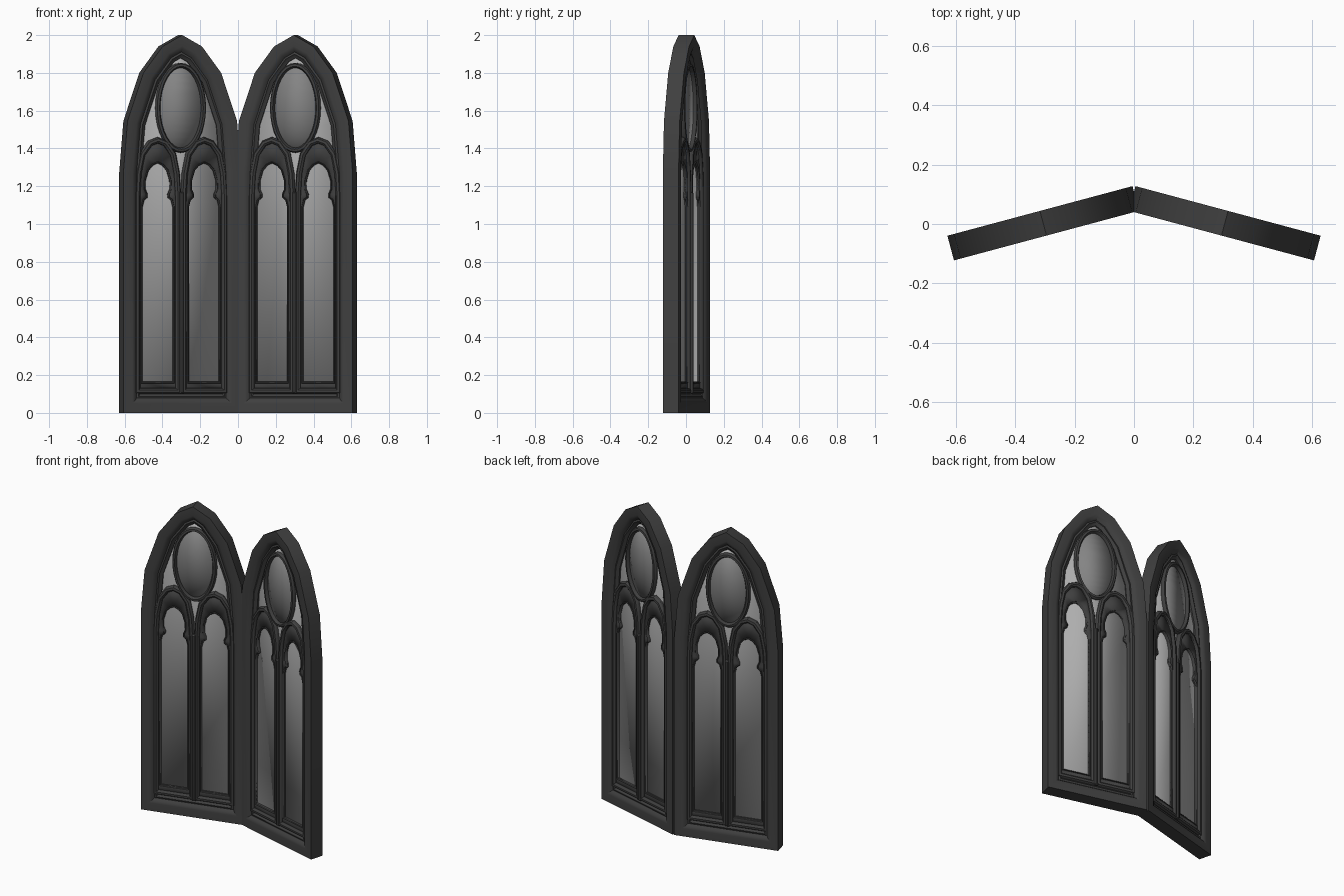
import bpy, bmesh
from math import sin, cos, pi, radians
from mathutils import Vector

if "Cube" in bpy.data.objects:
    bpy.data.objects.remove(bpy.data.objects["Cube"])


def material(name, v):
    m = bpy.data.materials.new(name)
    m.diffuse_color = (v, v, v, 1)
    m.use_nodes = True
    m.node_tree.nodes["Principled BSDF"].inputs["Base Color"].default_value = m.diffuse_color
    return m


IRON = material("dark_frame", 0.05)
PANE = material("pale_glass", 0.42)
ROUND = material("grey_glass", 0.23)


def place(name, bm, mat, thickness=0):
    """Put the part in both angled leaves, sharing one mesh."""
    bmesh.ops.recalc_face_normals(bm, faces=bm.faces)
    me = bpy.data.meshes.new(name)
    bm.to_mesh(me)
    bm.free()
    me.materials.append(mat)
    for side, s in (("left", -1), ("right", 1)):
        ob = bpy.data.objects.new(f"{side}_{name}", me)
        bpy.context.collection.objects.link(ob)
        ob.location = (0.306 * s, 0.0025, 0)
        ob.rotation_euler.z = radians(-15 * s)
        if thickness:
            mod = ob.modifiers.new("thickness", 'SOLIDIFY')
            mod.thickness = thickness
            mod.offset = 0
    bpy.ops.object.select_all(action='DESELECT')
    ob.select_set(True)
    bpy.context.view_layer.objects.active = ob
    bpy.ops.object.shade_smooth_by_angle(angle=radians(30))


def inset(path, d):
    """Mitred offset of a counter-clockwise loop, inward positive."""
    out = []
    for i, p in enumerate(path):
        a, b, c = Vector(path[i - 1]), Vector(p), Vector(path[(i + 1) % len(path)])
        t1, t2 = (b - a).normalized(), (c - b).normalized()
        n1, n2 = Vector((-t1.y, t1.x)), Vector((-t2.y, t2.x))
        out.append(b + (n1 + n2) * d / (1 + n1.dot(n2)))
    return out


def moulding(name, path, half, mat=IRON):
    """Sweep a front/back symmetric section of (inset, half depth) round a loop."""
    bm = bmesh.new()
    section = [(o, -d) for o, d in half] + [(o, d) for o, d in reversed(half)]
    rings = [[bm.verts.new((p.x, y, p.y)) for p in inset(path, o)] for o, y in section]
    n = len(path)
    for k in range(len(rings)):
        a, b = rings[k], rings[(k + 1) % len(rings)]
        for i in range(n):
            j = (i + 1) % n
            bm.faces.new((a[i], a[j], b[j], b[i]))
    place(name, bm, mat)


def plate(name, loops, thickness, mat=IRON):
    """Flat sheet from an outline and optional holes."""
    bm = bmesh.new()
    edges = []
    for loop in loops:
        vs = [bm.verts.new((p[0], 0, p[1])) for p in loop]
        edges += [bm.edges.new((vs[i - 1], vs[i])) for i in range(len(vs))]
    bmesh.ops.triangle_fill(bm, edges=edges, use_beauty=True, normal=(0, -1, 0))
    place(name, bm, mat, thickness)


def arch(right, apex, u=0):
    """Closed symmetric loop from its right-hand half, bottom to top."""
    return ([(u + x, z) for x, z in right] + [(u, apex)]
            + [(u - x, z) for x, z in reversed(right)])


def oval(rx, rz, z, n=32):
    return [(rx * cos(2 * pi * i / n), z + rz * sin(2 * pi * i / n)) for i in range(n)]


# outer pointed frame with stepped moulding
outline = arch([(0.323, 0), (0.323, 1.27), (0.30, 1.545), (0.213, 1.80), (0.108, 1.94)], 2.0)
moulding("frame", outline, [(0, 0.043), (0.05, 0.043), (0.066, 0.036), (0.078, 0.022),
                            (0.088, 0.026), (0.096, 0.018), (0.106, 0.012)])

# glass behind the tracery
plate("glass", [inset(outline, 0.09)], 0.006, PANE)

# twin lancets with trefoil heads
for tag, u in (("a", -0.127), ("b", 0.127)):
    hood = arch([(0.127, 0.10), (0.127, 1.15), (0.120, 1.27), (0.099, 1.375),
                 (0.052, 1.44)], 1.46, u)
    light = arch([(0.083, 0.165), (0.083, 1.09), (0.074, 1.125), (0.056, 1.14),
                  (0.055, 1.158), (0.067, 1.185), (0.066, 1.23), (0.050, 1.283),
                  (0.026, 1.31)], 1.322, u)
    plate(f"lancet_panel_{tag}", [inset(hood, 0.01), light], 0.03)
    moulding(f"lancet_hood_{tag}", hood, [(0, 0.016), (0.007, 0.028), (0.02, 0.03),
                                          (0.029, 0.022), (0.032, 0.012)])
    moulding(f"lancet_trim_{tag}", light, [(-0.009, 0.014), (-0.006, 0.02), (0, 0.012)])

# slim shaft on the central mullion
moulding("mullion", [(-0.012, 0.10), (0.012, 0.10), (0.012, 1.17), (-0.012, 1.17)],
         [(0, 0.026), (0.007, 0.036), (0.0115, 0.037)])

# oval window and its ring
plate("oval_glass", [oval(0.125, 0.225, 1.62)], 0.014, ROUND)
moulding("oval_ring", oval(0.138, 0.238, 1.615), [(0, 0.014), (0.006, 0.024), (0.018, 0.026),
                                                 (0.026, 0.012)])
